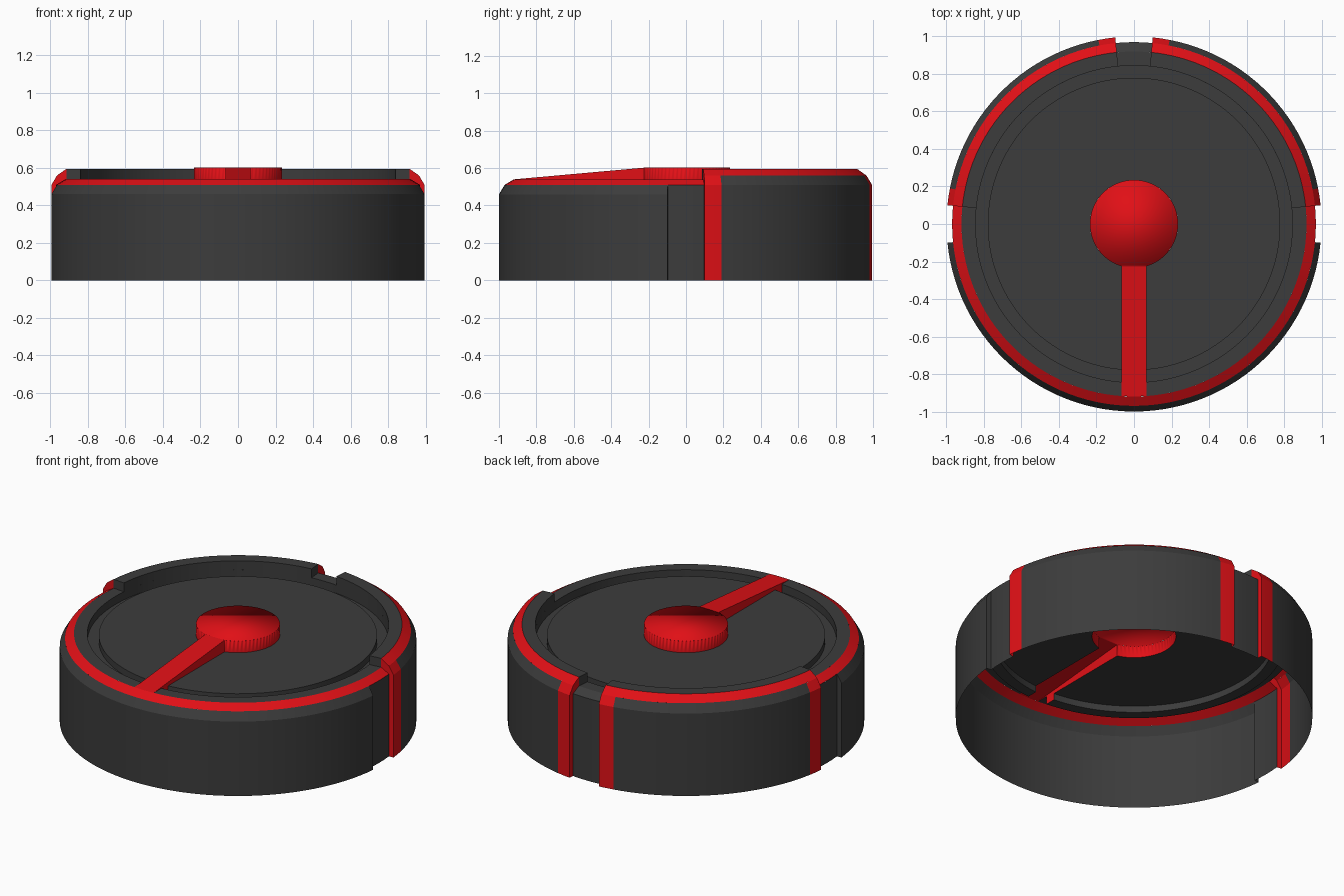
import bpy, bmesh, math
from math import sin, cos, radians, degrees, asin, sqrt

if "Cube" in bpy.data.objects:
    bpy.data.objects.remove(bpy.data.objects["Cube"])

def material(name, c):
    m = bpy.data.materials.new(name)
    m.diffuse_color = (*c, 1)
    m.use_nodes = True
    m.node_tree.nodes["Principled BSDF"].inputs["Base Color"].default_value = m.diffuse_color
    return m

DARK = material("dark_plastic", (0.045, 0.045, 0.045))
RED = material("red_accent", (0.75, 0.005, 0.008))

def polar(r, z, deg):
    return (r * cos(radians(deg)), r * sin(radians(deg)), z)

def build(name, faces, mat):
    bm = bmesh.new()
    for f in faces:
        bm.faces.new([bm.verts.new(p) for p in f])
    bmesh.ops.remove_doubles(bm, verts=bm.verts, dist=1e-5)
    me = bpy.data.meshes.new(name)
    bm.to_mesh(me)
    bm.free()
    me.materials.append(mat)
    ob = bpy.data.objects.new(name, me)
    bpy.context.collection.objects.link(ob)
    bpy.context.view_layer.objects.active = ob
    ob.select_set(True)
    bpy.ops.object.shade_smooth_by_angle(angle=radians(25))
    ob.select_set(False)

def sweep(profile, a0, a1, gap=0):
    """Sweep an (r, z) profile round z; gap leaves a parallel slot at both ends."""
    n = max(2, round(abs(a1 - a0) / 3))
    def at(p, i):
        g = degrees(asin(gap / p[0]))
        return polar(*p, a0 + g + (a1 - a0 - 2 * g) * i / n)
    return [[at(p, i), at(p, i + 1), at(q, i + 1), at(q, i)]
            for p, q in zip(profile, profile[1:]) for i in range(n)]

def end(profile, deg, flip=False):
    f = [polar(r, z, deg) for r, z in profile]
    return [f[::-1] if flip else f]

N = 5.74      # half angle of a notch
S = 10.95     # outer angle of a red strip
HW = 0.066    # half width of the pointer arm
HUB = 0.235
LOW, GROOVE, DISC, RIM, TOP = 0.54, 0.49, 0.53, 0.595, 0.602

# Front half of the outer wall, with its notch end faces
cap = [(.97, 0), (1, 0), (1, .46), (.97, .51)]
build("front_wall", sweep([(1, 0), (1, .46), (.97, .51)], 180 + N, 360 - N)
      + end(cap, 180 + N) + end(cap, 360 - N, True), DARK)
build("front_accent_ring", sweep([(.97, .51), (.92, LOW)], 180 - N, 360 + N), RED)

# Recessed notches at right, back and left
for label, a in (("right", 0), ("back", 90), ("left", 180)):
    prof = [(.97, 0), (.97, .51)] + ([(.92, LOW)] if a == 90 else [])
    build(label + "_notch", sweep(prof, a - N, a + N), DARK)

# Two raised back quarters: wall, red strips, accent ring, rim
wall = [(1, 0), (1, .51), (.97, .56)]
strip_cap = [(.97, 0), (1, 0), (1, .51), (.97, .56), (.92, RIM), (.92, LOW), (.97, .51)]
rim_cap = [(.845, LOW), (.92, LOW), (.92, RIM), (.845, RIM)]
for label, a in (("right", 0), ("left", 90)):
    lo, hi = a + N, a + 90 - N
    build(label + "_back_wall", sweep(wall, a + S, a + 90 - S), DARK)
    build(label + "_back_accent",
          sweep(wall, lo, a + S) + sweep(wall, a + 90 - S, hi)
          + sweep([(.97, .56), (.92, RIM)], lo, hi)
          + end(strip_cap, lo) + end(strip_cap, hi, True), RED)
    build(label + "_back_rim",
          sweep([(.92, RIM), (.845, RIM), (.845, LOW)], lo, hi)
          + end(rim_cap, lo) + end(rim_cap, hi, True), DARK)

# Top deck: lower rim, groove and raised disc with a keyhole slot for the pointer
build("top_deck", sweep([(.92, LOW), (.845, LOW), (.845, GROOVE), (.78, GROOVE), (.78, DISC)],
                        -90, 270, HW), DARK)
def arc(r, z, n):
    g = degrees(asin(HW / r))
    return [polar(r, z, -90 + g + (360 - 2 * g) * i / n) for i in range(n + 1)]
outer, inner = arc(.78, DISC, 120), arc(HUB, DISC, 120)
build("top_disc", [[outer[i], outer[i + 1], inner[i + 1], inner[i]] for i in range(120)], DARK)

# Pointer: round hub and sloping arm, open underneath
hub = arc(HUB, TOP, 60)
build("pointer_hub", [hub] + sweep([(HUB, DISC), (HUB, TOP)], -90, 270, HW), RED)
def yr(r):
    return -sqrt(r * r - HW * HW)
side = [(yr(.92), LOW), (yr(.845), LOW), (yr(.845), GROOVE), (yr(.78), GROOVE),
        (yr(.78), DISC), (yr(HUB), DISC), (yr(HUB), TOP)]
(y0, z0), (y1, z1) = side[0], side[-1]
build("pointer_arm", [[(HW, y, z) for y, z in side],
                      [(-HW, y, z) for y, z in side[::-1]],
                      [(-HW, y0, z0), (HW, y0, z0), (HW, y1, z1), (-HW, y1, z1)],
                      [(-HW, y0, z0), (0, -.92, z0), (HW, y0, z0)]], RED)
